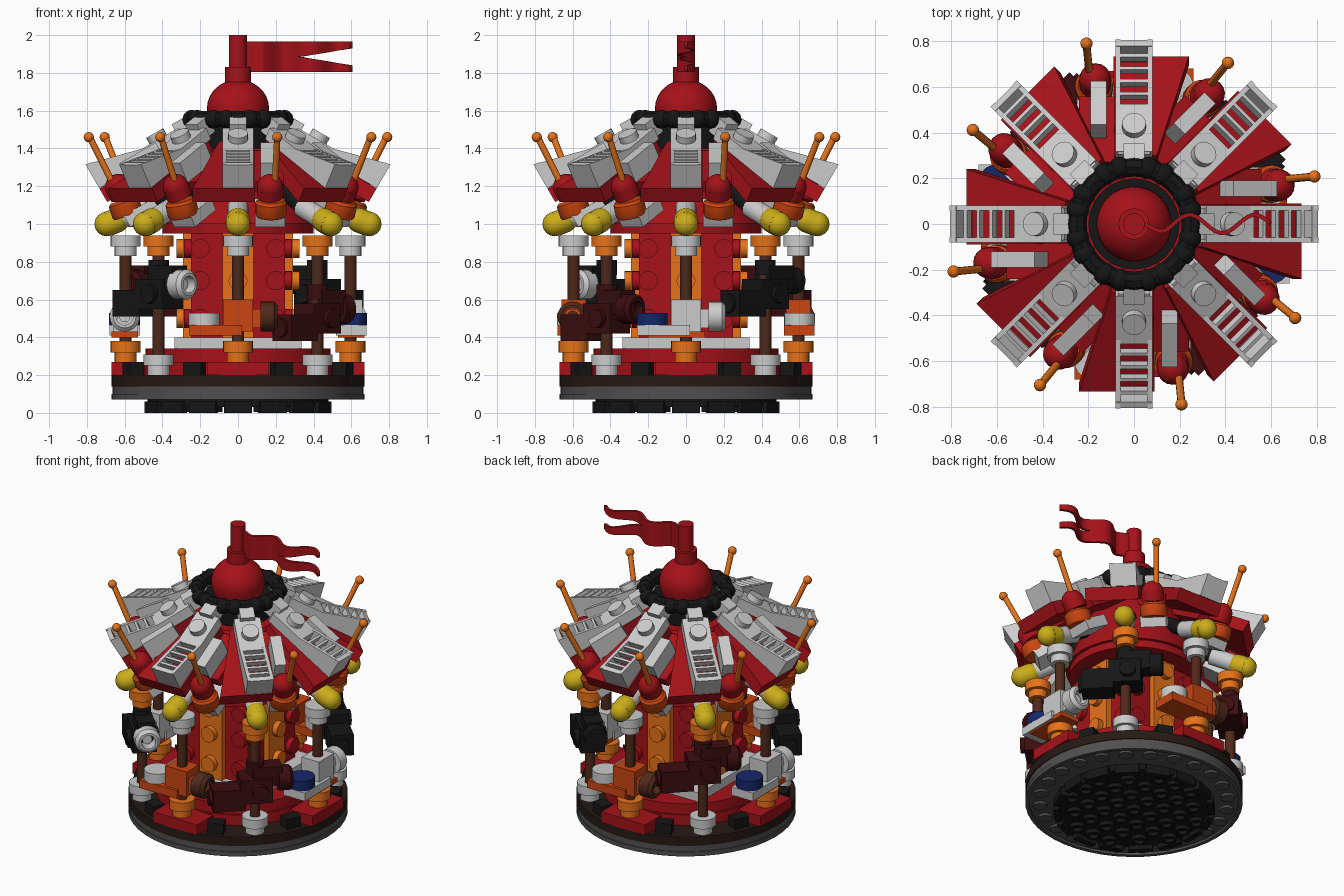
import bpy, bmesh, math
from mathutils import Matrix, Vector

if "Cube" in bpy.data.objects:
    bpy.data.objects.remove(bpy.data.objects["Cube"])

COL = dict(red=(.38, .006, .01), orange=(.8, .17, .01), rust=(.6, .06, .005), yellow=(.6, .42, .01),
           brown=(.08, .022, .01), dark=(.02, .01, .007), black=(.008, .008, .008),
           maroon=(.045, .004, .005), blue=(.008, .02, .15), slate=(.08, .08, .08), grey=None)
mats = {}
for n, c in COL.items():
    if c:
        mats[n] = bpy.data.materials.new(n)
        mats[n].diffuse_color = (*c, 1)
T = Matrix.Translation
I = Matrix.Identity(4)


def R(deg, ax):
    return Matrix.Rotation(math.radians(deg), 4, ax)


class Part:
    """One named object gathered from primitives."""
    def __init__(self, name, col):
        self.name, self.col, self.bm = name, col, bmesh.new()

    def box(self, x0, x1, y0, y1, z0, z1, m=I):
        s = Matrix.Diagonal((x1 - x0, y1 - y0, z1 - z0, 1))
        bmesh.ops.create_cube(self.bm, size=1, matrix=m @ T(((x0+x1)/2, (y0+y1)/2, (z0+z1)/2)) @ s)

    def cyl(self, a, b, r, m=I, r2=None, n=20):
        a, b = Vector(a), Vector(b)
        q = (b - a).to_track_quat('Z', 'Y').to_matrix().to_4x4()
        bmesh.ops.create_cone(self.bm, cap_ends=True, segments=n, radius1=r, radius2=r if r2 is None else r2,
                              depth=(b - a).length, matrix=m @ T((a + b) / 2) @ q)

    def ball(self, c, r, m=I, n=16):
        bmesh.ops.create_uvsphere(self.bm, u_segments=n, v_segments=n // 2, radius=r, matrix=m @ T(c))

    def prism(self, pts, h, m=I):
        vs = [self.bm.verts.new(m @ Vector(p)) for p in pts]
        f = self.bm.faces.new(vs)
        g = bmesh.ops.extrude_face_region(self.bm, geom=[f])
        off = m.to_3x3() @ Vector(h)
        bmesh.ops.translate(self.bm, vec=off, verts=[v for v in g['geom'] if isinstance(v, bmesh.types.BMVert)])

    def lathe(self, prof, m=I, n=32):
        vs = [self.bm.verts.new(m @ Vector((r, 0, z))) for r, z in prof]
        es = [self.bm.edges.new((vs[i], vs[(i + 1) % len(vs)])) for i in range(len(vs))]
        bmesh.ops.spin(self.bm, geom=vs + es, cent=m.translation, axis=m.to_3x3() @ Vector((0, 0, 1)),
                       angle=2 * math.pi, steps=n, use_merge=True)

    def done(self):
        bm = self.bm
        bmesh.ops.recalc_face_normals(bm, faces=bm.faces)
        for f in bm.faces:
            f.smooth = True
        for e in bm.edges:
            e.smooth = e.calc_face_angle(9) < math.radians(32)
        me = bpy.data.meshes.new(self.name)
        bm.to_mesh(me)
        bm.free()
        if self.col in mats:
            me.materials.append(mats[self.col])
        ob = bpy.data.objects.new(self.name, me)
        bpy.context.collection.objects.link(ob)
        return ob


parts = {}


def P(name, col):
    if name not in parts:
        parts[name] = Part(name, col)
    return parts[name]


# round base: black foot with notched rim, slate plate, dark floor ring
foot = P('foot', 'black')
foot.cyl((0, 0, .03), (0, 0, .07), .48, n=48)
for k in range(16):
    foot.box(.455, .495, -.075, .075, 0, .06, R(k * 22.5, 'Z'))
for i in range(-3, 4):
    for j in range(-3, 4):
        if math.hypot(i, j) * .13 < .42:
            foot.lathe([(.03, .005), (.048, .005), (.048, .04), (.03, .04)], T((i*.13, j*.13, 0)), 12)
low = P('base_plate', 'slate')
low.cyl((0, 0, .085), (0, 0, .14), .665, n=48)
low.lathe([(.645, .07), (.67, .07), (.67, .1), (.645, .1)], n=48)
for i in range(24):
    low.cyl((.58, 0, .07), (.58, 0, .1), .045, R(i * 15, 'Z'), n=12)
P('floor', 'dark').cyl((0, 0, .14), (0, 0, .2), .67, n=48)
P('platform', 'red').cyl((0, 0, .2), (0, 0, .27), .5, n=40)
P('platform', 'red').cyl((0, 0, .27), (0, 0, .34), .49, n=40)
P('column_plate', 'grey').box(-.335, .335, -.335, .335, .34, .4)

# central column, studs on every side
for k in range(4):
    m = R(90 * k, 'Z')
    red, org = P('column_core', 'red'), P('column_panels', 'orange')
    org.box(.2, .29, -.083, .083, .4, .95, m)
    for z in (.5, .7, .87):
        org.cyl((.29, 0, z), (.325, 0, z), .05, m)
        for y in (-.2, .2):
            red.cyl((.25, y, z), (.285, y, z), .05, m)
    # red tiles carrying the straight poles
    P('pole_tiles', 'red').box(.5, .67, -.165, .165, .2, .27, m)
red.box(-.25, .25, -.25, .25, .4, .97)
red.lathe([(.25, .95), (.4, .95), (.4, 1.02), (.25, 1.02)], n=40)
red.cyl((0, 0, 1.0), (0, 0, 1.4), .42, r2=.27, n=32)
P('roof_hub', 'black').cyl((0, 0, 1.38), (0, 0, 1.54), .2, n=24)


def collar(name, col, z, m, flange):
    # narrow neck below a wider flange
    p = P(name, col)
    p.cyl((.595, 0, z), (.595, 0, z + .11 - flange), .058, m)
    p.cyl((.595, 0, z + .11 - flange), (.595, 0, z + .11), .08, m)


def ring(name, col, x, y, z, m):
    # open stud that faces along the ride direction
    P(name, col).lathe([(.045, -.04), (.08, -.04), (.08, .03), (.06, .05), (.045, .05)],
                       m @ T((x, y, z)) @ R(-90, 'X'), 20)
    P(name, col).cyl((x, y - .04, z), (x, y + .01, z), .03, m)


riders = {0: 'grey', 2: 'orange', 4: 'grey', 6: 'orange', 1: 'black', 3: 'maroon', 5: 'black', 7: 'maroon'}
for k in range(8):
    m = R(45 * k, 'Z')
    even = k % 2 == 0
    # pole with collars
    P('poles', 'brown').cyl((.595, 0, .25), (.595, 0, .92), .032, m, n=16)
    if even:
        collar('lower_collars_orange', 'orange', .27, m, .06)
        collar('upper_collars_grey', 'grey', .83, m, .06)
    else:
        collar('lower_collars_grey', 'grey', .2, m, .06)
        collar('upper_collars_orange', 'orange', .83, m, .06)
    P('floor_clips', 'black').box(.56, .64, -.05, .05, .17, .27, m @ R(22.5, 'Z'))
    # riders: seats on straight poles, mounts on diagonal poles
    c = riders[k]
    if even:
        col = 'rust' if c == 'orange' else 'grey'
        p = P('seat_' + c, col)
        p.box(.52, .68, -.26, .02, .41, .465, m)
        p.box(.53, .66, -.08, .08, .43, .6, m)
        p.box(.55, .64, .06, .15, .45, .55, m)
        P('cushion_' + c, 'blue' if c == 'grey' else 'grey').cyl((.6, -.18, .465), (.6, -.18, .53), .082, m)
        ring('seat_front_' + c, 'brown' if c == 'orange' else 'grey', .6, .16, .51, m)
        if c == 'grey':
            P('seat_foot', 'rust').box(.53, .67, -.2, .1, .4, .43, m)
    else:
        dz = 0 if k == 7 else .13
        mm = m @ T((0, 0, dz))
        p = P('mount_' + c, c)
        p.box(.53, .67, -.27, -.07, .38, .52, mm)
        p.box(.52, .67, -.1, .1, .42, .58, mm)
        p.box(.54, .65, -.02, .16, .52, .65, mm)
        p.cyl((.595, -.29, .45), (.595, -.25, .45), .05, mm)
        p.cyl((.595, 0, .6), (.595, 0, .68), .055, mm)
        p.cyl((.5, .02, .5), (.7, .02, .5), .05, mm)
        if k == 1:
            p.cyl((.595, .15, .57), (.595, .23, .57), .07, mm)
        else:
            ring('muzzle_' + c, 'grey' if k == 5 else c, .595, .18, .55, mm)

    # sloping roof sector
    s = m @ T((.735, 0, 1.19)) @ R(30, 'Y')
    P('roof_panels', 'red').prism([(0, -.24, -.085), (0, .09, -.085), (-.5, .085, -.085), (-.5, -.1, -.085)],
                                  (0, 0, .083), s)
    P('roof_panels', 'red').box(-.5, -.17, .07, .24, -.12, -.06, s)
    a = P('roof_arms', 'grey')
    a.box(-.52, -.3, -.082, .082, 0, .067, s)
    a.cyl((-.4, 0, .06), (-.4, 0, .105), .052, s)
    # grille wedge: open tray with side walls and thin slats
    for y in (-.082, .06):
        a.prism([(-.3, y, 0), (0, y, 0), (0, y, .145), (-.3, y, .067)], (0, .022, 0), s)
    for i in range(1, 5):
        x = -.3 + i * .056
        h = .067 + i * .0145
        a.box(x, x + .016, -.07, .07, h - .04, h, s)
    a.box(-.305, -.28, -.08, .08, 0, .067, s)
    a.box(-.03, 0, -.08, .08, 0, .14, s)
    # clip gripping the black hoop
    a.box(-.53, -.48, -.07, .07, 0, .06, s)
    a.box(-.6, -.5, -.045, .045, .0, .1, s)
    # side block, lamp and antenna
    P('roof_side_blocks', 'grey').box(-.38, -.16, .12, .19, -.06, .06, s)
    disc = P('lamp_discs', 'rust')
    disc.lathe([(.001, -.045), (.075, -.045), (.083, -.03), (.083, .03), (.07, .045), (.001, .045)],
               m @ T((.595, .175, 1.085)) @ R(18, 'Y'), 20)
    d = P('lamp_domes', 'red')
    d.cyl((-.09, .17, -.1), (-.09, .17, -.045), .07, s)
    d.ball((-.09, .17, -.045), .07, s)
    t = P('antennas', 'orange')
    t.cyl((.655, .195, 1.2), (.785, .208, 1.46), .017, m, n=12)
    t.ball((.79, .208, 1.46), .027, m)
    P('lamp_brackets', 'grey').box(-.22, -.04, .09, .25, -.26, -.19, s)
    # bulb under each arm with its bracket
    y = P('bulbs', 'yellow')
    y.cyl((.64, 0, 1.02), (.69, 0, 1.0), .065, m)
    y.ball((.64, 0, 1.02), .065, m)
    y.ball((.695, 0, 1.0), .065, m)
    P('bulb_sockets', 'grey').cyl((.48, 0, 1.09), (.62, 0, 1.03), .055, m)
    P('bulb_arms', 'black').cyl((.32, 0, 1.2), (.5, 0, 1.08), .045, m)

# hoop, dome, mast
hoop = P('hoop', 'black')
hoop.lathe([(.25 + .042 * math.cos(i * .7854), 1.555 + .042 * math.sin(i * .7854)) for i in range(8)])
for k in range(8):
    for o in (14, 31):
        hoop.ball((.253, 0, 1.555), .05, R(45 * k + o, 'Z'), 12)
dome = P('dome', 'red')
dome.lathe([(.001, 1.54), (.15, 1.54), (.165, 1.6)] +
           [(.165 * math.cos(i * .2), 1.61 + .155 * math.sin(i * .2)) for i in range(1, 7)] + [(.001, 1.765)])
dome.cyl((0, 0, 1.74), (0, 0, 1.83), .068)
dome.cyl((0, 0, 1.8), (0, 0, 2.0), .047)

# swallow-tailed waving flag
flag = P('flag', 'red')
for sg in (1, -1):
    prev = None
    for i in range(29):
        x = .03 + .57 * i / 28
        yy = -.04 * math.sin((x - .03) / .57 * 4 * math.pi) * min(1, i / 5)
        gap = max(0, (x - .33) / .27) * .045
        cur = [flag.bm.verts.new((x, yy, 1.885 + sg * h)) for h in (gap, .08)]
        if prev:
            flag.bm.faces.new((prev[0], cur[0], cur[1], prev[1]))
        prev = cur

for p in parts.values():
    ob = p.done()
    if p.name == 'flag':
        mod = ob.modifiers.new('thickness', 'SOLIDIFY')
        mod.thickness, mod.offset = .018, 0

for m in bpy.data.materials:
    if m.users and not m.is_grease_pencil:
        m.use_nodes = True
        m.node_tree.nodes["Principled BSDF"].inputs["Base Color"].default_value = m.diffuse_color
